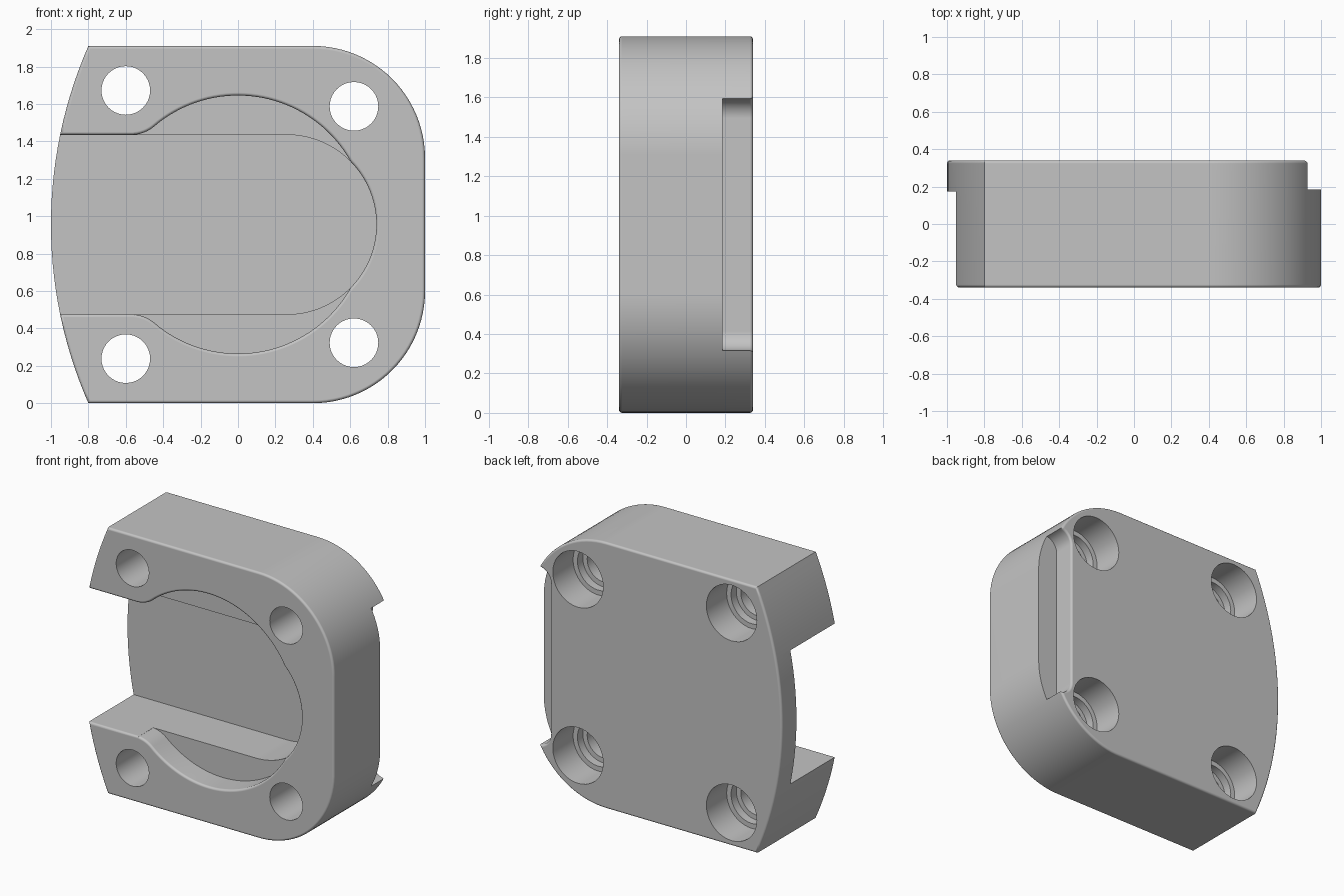
import bpy, bmesh
from math import cos, sin, radians, asin, degrees
from mathutils import Vector

MID = 0.955      # mid height of the block
HALF_Y = 0.34    # half thickness
ROUND = 0.016    # edge rounding

if "Cube" in bpy.data.objects:
    bpy.data.objects.remove(bpy.data.objects["Cube"], do_unlink=True)

grey = bpy.data.materials.new("plain_grey")
grey.use_nodes = True
grey.diffuse_color = (0.55, 0.55, 0.55, 1)
bsdf = grey.node_tree.nodes["Principled BSDF"]
bsdf.inputs["Base Color"].default_value = grey.diffuse_color
bsdf.inputs["Roughness"].default_value = 0.6

cutters = bpy.data.collections.new("cutters")
bpy.context.scene.collection.children.link(cutters)


def arc(cx, cz, r, start, end, n):
    """Points on an arc, angles in degrees, z measured from mid height."""
    angles = [radians(start + (end - start) * i / n) for i in range(n + 1)]
    return [(cx + r * cos(a), cz + r * sin(a)) for a in angles]


def mirrored(half):
    """Close a profile by mirroring its upper half about mid height."""
    return half + [(x, -z) for x, z in reversed(half) if abs(z) > 1e-5]


def grown(profile, d):
    """Offset a closed profile outwards by d, with mitred corners."""
    pts = [Vector(p) for p in profile]
    area = sum(pts[i - 1].cross(p) for i, p in enumerate(pts))
    sign = 1 if area > 0 else -1
    result = []
    for i, p in enumerate(pts):
        e1 = (p - pts[i - 1]).normalized()
        e2 = (pts[(i + 1) % len(pts)] - p).normalized()
        n1, n2 = Vector((e1.y, -e1.x)), Vector((e2.y, -e2.x))
        result.append(p + (n1 + n2) * (sign * d / (1 + n1.dot(n2))))
    return result


def loft(name, profile, rings, collection):
    """Closed solid through copies of a profile; rings hold (y, outward offset)."""
    bm = bmesh.new()
    loops = [[bm.verts.new((p.x, y, p.y + MID)) for p in grown(profile, d)]
             for y, d in rings]
    n = len(profile)
    for a, b in zip(loops, loops[1:]):
        for i in range(n):
            bm.faces.new((a[i - 1], a[i], b[i], b[i - 1]))
    bm.faces.new(loops[0])
    bm.faces.new(loops[-1])
    bmesh.ops.recalc_face_normals(bm, faces=bm.faces)
    mesh = bpy.data.meshes.new(name)
    bm.to_mesh(mesh)
    bm.free()
    mesh.materials.append(grey)
    ob = bpy.data.objects.new(name, mesh)
    collection.objects.link(ob)
    ob.hide_render = collection == cutters
    return ob


# Quarter-round steps: (distance in from the face, inward offset)
steps = [(ROUND * (1 - sin(radians(t))), ROUND * (1 - cos(radians(t))))
         for t in (90, 60, 30, 0)]
front_round = [(-HALF_Y + a, b) for a, b in steps]
back_round = [(-y, b) for y, b in reversed(front_round)]

# Main block: bowed left side, straight top and bottom, round right corners
bow = 2.38
swing = degrees(asin(MID / bow))
outline = mirrored(arc(bow - 1, 0, bow, 180, 180 - swing, 14)
                   + arc(0.4, MID - 0.6, 0.6, 90, 0, 24))
block = loft("mounting_block", outline,
             [(y, -b) for y, b in front_round + back_round],
             bpy.context.scene.collection)

# Deep open channel with a round end and a softened lip
channel = mirrored([(-1.3, 0.48)] + arc(0.26, 0, 0.48, 90, 0, 32))
loft("channel_cutter", channel,
     [(-0.6, ROUND)] + front_round + [(0.175, 0)], cutters)

# Shallow round shelf, blended into the channel walls
shelf = mirrored([(-0.6, 0.4)] + arc(-0.57, 0.67, 0.19, -90, -49.6, 8)[1:]
                 + arc(0, 0, 0.69, 130.4, 0, 48)[1:])
loft("shelf_cutter", shelf,
     [(-0.7, ROUND)] + front_round + [(-0.17, 0)], cutters)

# Notch in the back of the right side, with rounded ends
notch = mirrored([(1.3, 0.64)] + arc(0.94, 0.54, 0.1, 90, 180, 10))
loft("notch_cutter", notch, [(0.185, 0)] + back_round + [(0.6, ROUND)], cutters)

# Four stepped screw holes, wider at the back
for x, z in ((-0.6, 0.717), (0.62, 0.632)):
    for side in (1, -1):
        loft("hole_cutter", arc(x, side * z, 0.13, 0, 360, 40)[:-1],
             [(-0.6, 0), (0.05, 0), (0.05, 0.035), (0.11, 0.035),
              (0.11, 0.07), (0.6, 0.07)], cutters)

# Cut everything at once, bake the result and remove the cutters
mod = block.modifiers.new("cut", "BOOLEAN")
mod.operation, mod.solver = "DIFFERENCE", "EXACT"
mod.operand_type, mod.collection = "COLLECTION", cutters
bpy.context.view_layer.update()
deps = bpy.context.evaluated_depsgraph_get()
baked = bpy.data.meshes.new_from_object(block.evaluated_get(deps))
block.modifiers.clear()
block.data = baked
for c in list(cutters.objects):
    bpy.data.objects.remove(c, do_unlink=True)
bpy.data.collections.remove(cutters)

# Smooth curves, flat faces kept clean
bpy.ops.object.select_all(action="DESELECT")
block.select_set(True)
bpy.context.view_layer.objects.active = block
bpy.ops.object.shade_smooth_by_angle(angle=radians(35))
weighted = block.modifiers.new("clean_normals", "WEIGHTED_NORMAL")
weighted.keep_sharp = True
